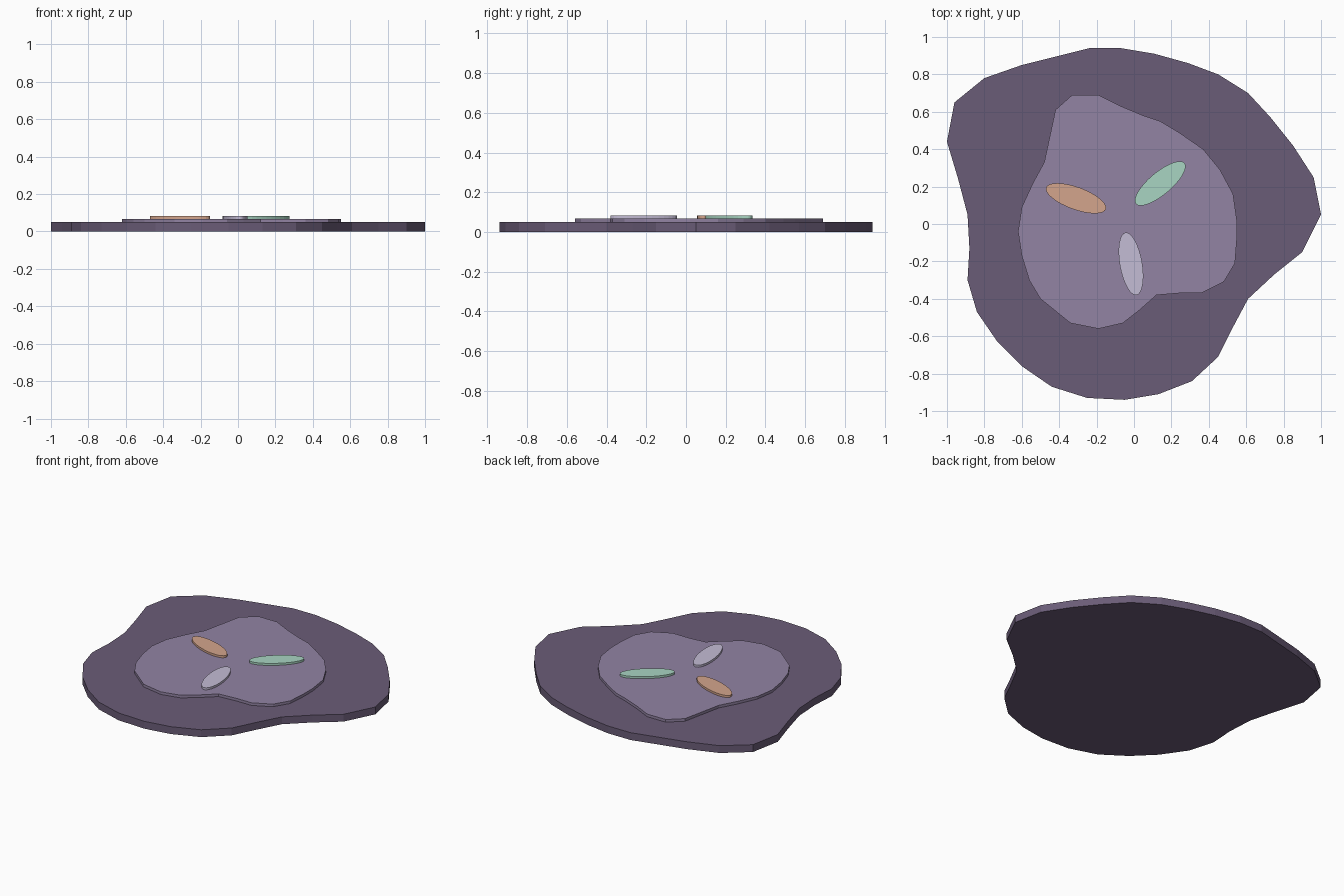
import bpy
import bmesh
from math import sin, cos, pi, radians

default_cube = bpy.data.objects.get("Cube")
if default_cube:
    bpy.data.objects.remove(default_cube, do_unlink=True)


def srgb_to_linear(channel):
    c = channel / 255
    return c / 12.92 if c <= 0.04045 else ((c + 0.055) / 1.055) ** 2.4


def make_material(name, rgb):
    colour = [srgb_to_linear(c) for c in rgb] + [1.0]
    material = bpy.data.materials.new(name)
    material.use_nodes = True
    material.diffuse_color = colour
    shader = material.node_tree.nodes["Principled BSDF"]
    shader.inputs["Base Color"].default_value = colour
    return material


def make_slab(name, outline, bottom, top, material):
    """Extrude a flat outline upwards into a closed, flat-shaded slab."""
    bm = bmesh.new()
    base = bm.faces.new([bm.verts.new((x, y, bottom)) for x, y in outline])
    extruded = bmesh.ops.extrude_face_region(bm, geom=[base], use_keep_orig=True)
    for element in extruded["geom"]:
        if isinstance(element, bmesh.types.BMVert):
            element.co.z = top
    bmesh.ops.recalc_face_normals(bm, faces=bm.faces)
    mesh = bpy.data.meshes.new(name)
    bm.to_mesh(mesh)
    bm.free()
    mesh.materials.append(material)
    slab = bpy.data.objects.new(name, mesh)
    bpy.context.collection.objects.link(slab)
    return slab


def ellipse(cx, cy, long_radius, short_radius, angle, segments=32):
    """Outline of an ellipse whose long axis points along the angle."""
    points = []
    for i in range(segments):
        t = 2 * pi * i / segments
        u, v = long_radius * cos(t), short_radius * sin(t)
        points.append((cx + u * cos(angle) - v * sin(angle),
                       cy + u * sin(angle) + v * cos(angle)))
    return points


# Irregular outlines, traced clockwise from the left side
base_outline = [
    (-1, .44), (-.96, .65), (-.8, .78), (-.6, .85), (-.4, .9), (-.24, .94),
    (-.07, .94), (.11, .91), (.29, .86), (.45, .8), (.61, .7), (.73, .57),
    (.85, .42), (.96, .25), (1, .05), (.9, -.15), (.75, -.27), (.61, -.4),
    (.53, -.55), (.45, -.71), (.31, -.84), (.13, -.91), (-.05, -.94),
    (-.25, -.93), (-.44, -.87), (-.6, -.76), (-.73, -.63), (-.84, -.47),
    (-.89, -.3), (-.88, -.13), (-.89, .05), (-.94, .24)]
inner_outline = [
    (-.48, .33), (-.45, .47), (-.42, .61), (-.33, .69), (-.19, .69),
    (-.07, .63), (.05, .58), (.14, .55), (.24, .49), (.37, .4), (.46, .29),
    (.53, .16), (.55, .02), (.55, -.08), (.54, -.21), (.48, -.31),
    (.36, -.37), (.24, -.37), (.12, -.38), (.03, -.46), (-.06, -.53),
    (-.19, -.56), (-.34, -.53), (-.5, -.4), (-.56, -.3), (-.6, -.17),
    (-.62, -.04), (-.6, .09), (-.54, .22)]

# Stacked layers
make_slab("base_slab", base_outline, 0, .05,
          make_material("dark purple", (106, 92, 119)))
make_slab("inner_layer", inner_outline, .05, .068,
          make_material("mid purple", (146, 131, 163)))

# Three petals arranged around a common centre
centre_x, centre_y, ring_radius = -.062, .047, .264
petals = [("green", (169, 213, 194)),
          ("orange", (212, 165, 140)),
          ("lilac", (196, 188, 213))]
for i, (colour_name, rgb) in enumerate(petals):
    angle = radians(40 + 120 * i)
    outline = ellipse(centre_x + ring_radius * cos(angle),
                      centre_y + ring_radius * sin(angle), .17, .06, angle)
    make_slab(colour_name + "_petal", outline, .068, .082,
              make_material("pale " + colour_name, rgb))
